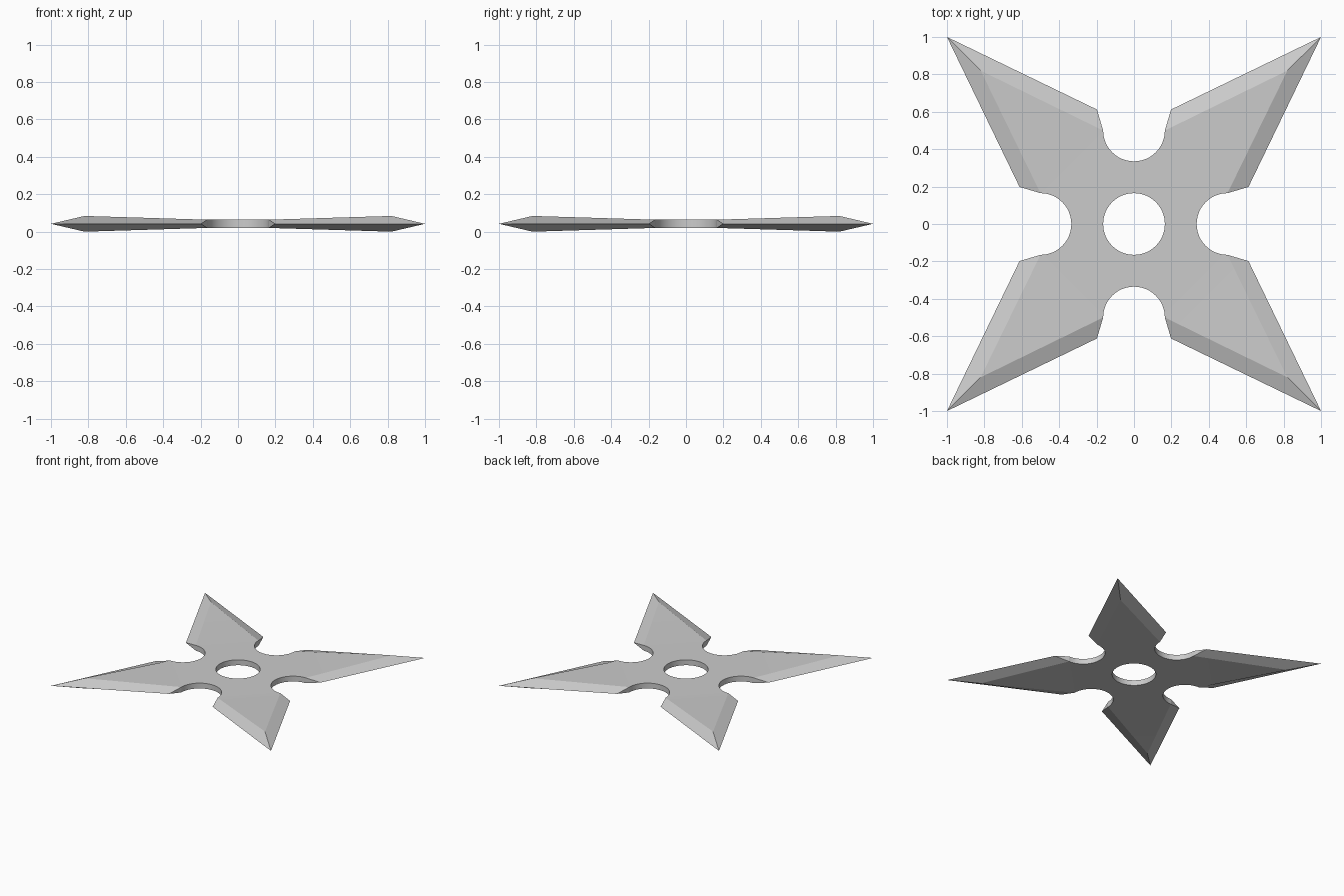
import bpy, bmesh
from math import sin, cos, pi
from mathutils import Matrix, Vector

if "Cube" in bpy.data.objects:
    bpy.data.objects.remove(bpy.data.objects["Cube"])

R, N = 0.165, 12              # hole/notch radius, segments per quarter circle
MID, HUB, PEAK = 0.042, 0.022, 0.042   # mid height, half thickness at hub and blade


def arc(cx, cy, a0, a1):
    return [(cx + R * cos(a0 + (a1 - a0) * i / N), cy + R * sin(a0 + (a1 - a0) * i / N))
            for i in range(N + 1)]


# Outline of one quadrant
hole = arc(0, 0, pi / 2, 0)
notch_x = arc(0.5, 0, pi, pi / 2)          # from the x axis out to the blade
notch_y = arc(0, 0.5, 0, -pi / 2)          # from the blade back to the y axis
flat = hole + notch_x + notch_y

bm = bmesh.new()


def quadrant(turn):
    rot = Matrix.Rotation(turn * pi / 2, 4, 'Z')

    def face(pts):
        bm.faces.new([bm.verts.new(rot @ Vector(p)) for p in pts])

    tip = (1, 1, MID)
    barb_x, barb_y = (0.612, 0.198, MID), (0.198, 0.612, MID)
    for s in (1, -1):
        z = MID + s * HUB
        ridge = (0.82, 0.82, MID + s * PEAK)
        ax, ay = (*notch_x[-1], z), (*notch_y[0], z)
        # hub plate, blade plateau and two ground edges
        for pts in ([(x, y, z) for x, y in flat], [ax, ridge, ay],
                    [ax, barb_x, tip, ridge], [ridge, tip, barb_y, ay]):
            face(pts if s > 0 else pts[::-1])
    # walls of the hole and notches
    for line in (hole, notch_x, notch_y):
        for (x0, y0), (x1, y1) in zip(line, line[1:]):
            face([(x0, y0, MID - HUB), (x1, y1, MID - HUB),
                  (x1, y1, MID + HUB), (x0, y0, MID + HUB)])
    # small triangles between notch and barb
    for (x, y), barb in ((notch_x[-1], barb_x), (notch_y[0], barb_y)):
        face([(x, y, MID - HUB), barb, (x, y, MID + HUB)])


for k in range(4):
    quadrant(k)
bmesh.ops.remove_doubles(bm, verts=bm.verts[:], dist=1e-4)
bmesh.ops.triangulate(bm, faces=[f for f in bm.faces if len(f.verts) > 4])
bmesh.ops.recalc_face_normals(bm, faces=bm.faces[:])

mesh = bpy.data.meshes.new("throwing_star")
bm.to_mesh(mesh)
bm.free()
star = bpy.data.objects.new("throwing_star", mesh)
bpy.context.collection.objects.link(star)
bpy.context.view_layer.objects.active = star
star.select_set(True)
bpy.ops.object.shade_smooth_by_angle(angle=0.17)
